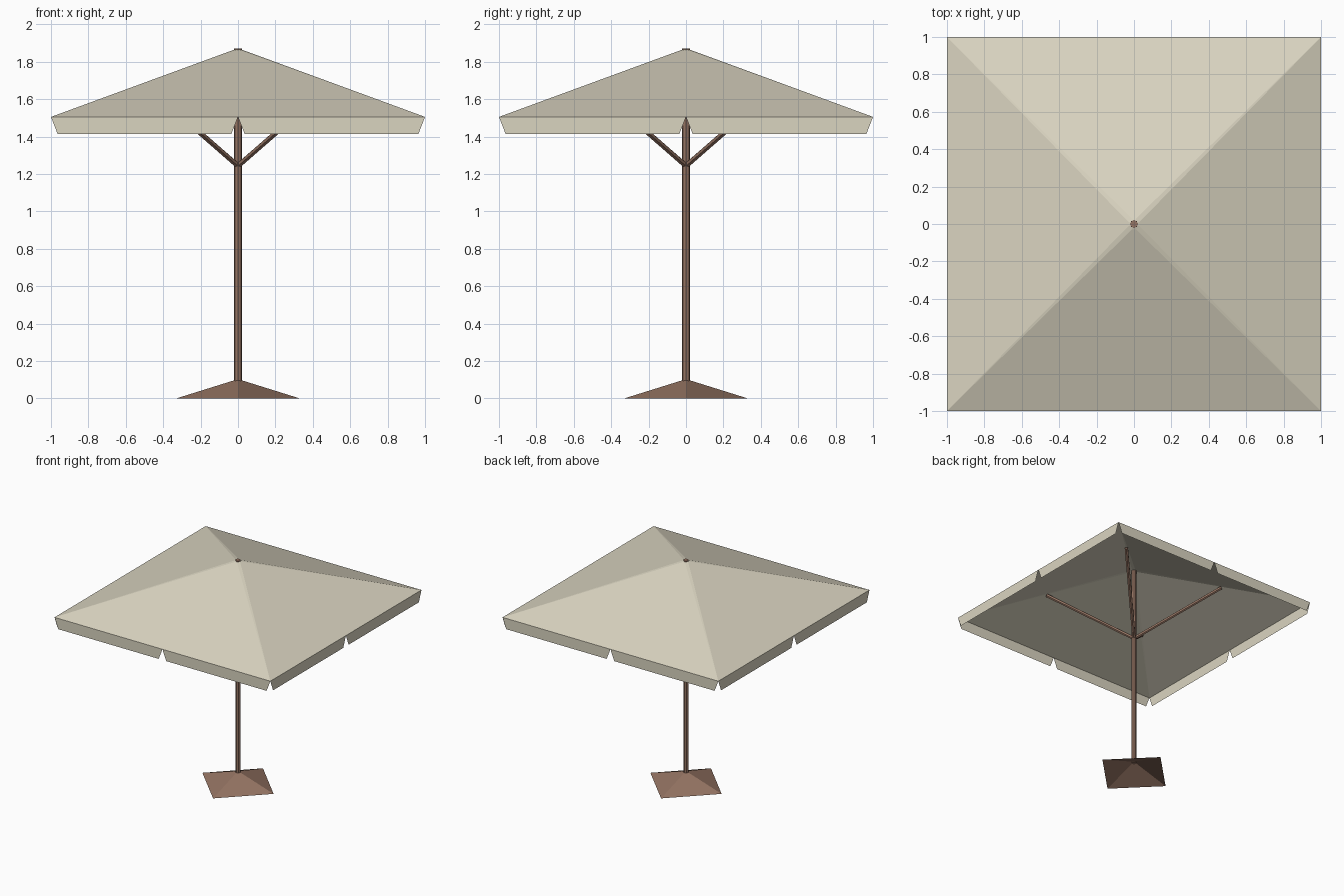
import bpy, bmesh, math
from mathutils import Vector, Matrix

if "Cube" in bpy.data.objects:
    bpy.data.objects.remove(bpy.data.objects["Cube"])


def material(name, rgb):
    m = bpy.data.materials.new(name)
    m.diffuse_color = (*rgb, 1)
    m.use_nodes = True
    m.node_tree.nodes["Principled BSDF"].inputs["Base Color"].default_value = m.diffuse_color
    return m


CREAM = material("cream_fabric", (0.70, 0.66, 0.53))
WOOD = material("brown_wood", (0.295, 0.172, 0.122))


def finish(name, bm, mat):
    mesh = bpy.data.meshes.new(name)
    bm.to_mesh(mesh)
    bm.free()
    mesh.materials.append(mat)
    obj = bpy.data.objects.new(name, mesh)
    bpy.context.collection.objects.link(obj)
    return obj


def rod(name, a, b, radius, sides):
    a, b = Vector(a), Vector(b)
    d = b - a
    rot = d.to_track_quat('Z', 'Y').to_matrix().to_4x4()
    bm = bmesh.new()
    bmesh.ops.create_cone(bm, cap_ends=True, segments=sides, radius1=radius,
                          radius2=radius, depth=d.length,
                          matrix=Matrix.Translation((a + b) / 2) @ rot)
    return finish(name, bm, WOOD)


EDGE_Z, TOP_Z, HEM_Z = 1.505, 1.87, 1.415
turns = [Matrix.Rotation(i * math.pi / 2, 3, 'Z') for i in range(4)]

# Canopy: four slopes with narrow tapering hip bands and a blunt tip
bm = bmesh.new()
for r in turns:
    def v(x, y, z):
        return bm.verts.new(r @ Vector((x, y, z)))
    left, right = v(-1, -1, EDGE_Z), v(1, -1, EDGE_Z)
    ring_l, ring_r = v(-0.012, -0.03, 1.861), v(0.012, -0.03, 1.861)
    ring_n, tip = v(0.03, -0.012, 1.861), v(0, 0, TOP_Z)
    bm.faces.new((left, right, ring_r, ring_l))
    bm.faces.new((right, ring_n, ring_r))
    bm.faces.new((ring_l, ring_r, tip))
    bm.faces.new((ring_r, ring_n, tip))
bmesh.ops.remove_doubles(bm, verts=bm.verts, dist=0.0005)
finish("canopy", bm, CREAM)

# Valance: two hanging flaps per side, notched at the corners and middle
bm = bmesh.new()
for r in turns:
    for x0, x1 in ((-1, 0), (0, 1)):
        pts = ((x0, EDGE_Z), (x0 + 0.035, HEM_Z), (x1 - 0.035, HEM_Z), (x1, EDGE_Z))
        bm.faces.new([bm.verts.new(r @ Vector((x, -1, z))) for x, z in pts])
finish("valance", bm, CREAM)

# Pole and diagonal struts
rod("pole", (0, 0, 0.09), (0, 0, 1.872), 0.021, 8)
for i, (sx, sy) in enumerate(((1, 1), (-1, 1), (-1, -1), (1, -1))):
    rod(f"strut_{i + 1}", (0, 0, 1.243), (0.495 * sx, 0.495 * sy, 1.675), 0.015, 6)

# Base: open shallow pyramid with its corners on the axes
bm = bmesh.new()
bmesh.ops.create_cone(bm, cap_ends=False, segments=4, radius1=0.33, radius2=0.01,
                      depth=0.1, matrix=Matrix.Translation((0, 0, 0.05)))
finish("base", bm, WOOD)
